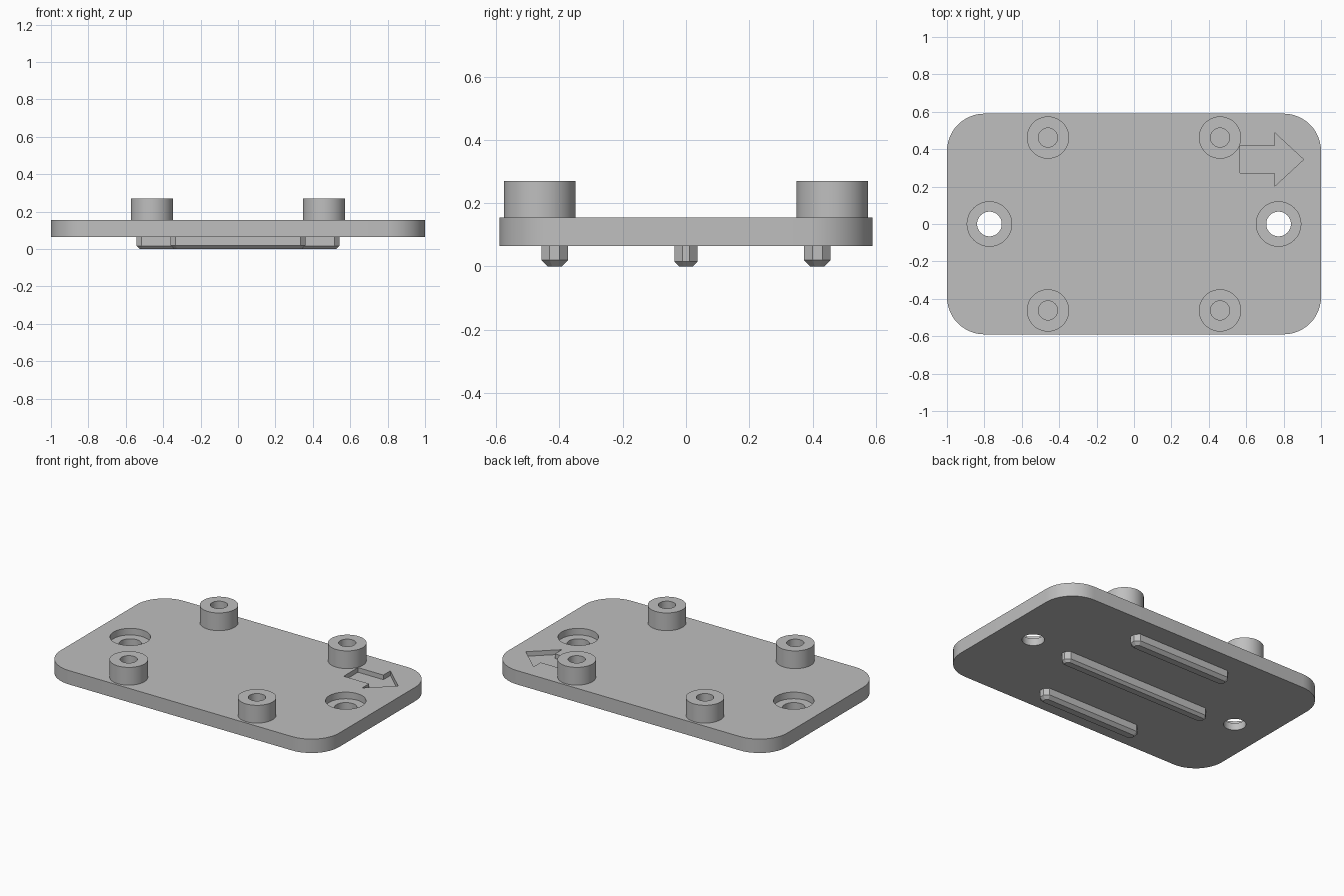
import bpy, bmesh
from math import cos, sin, pi, radians
from mathutils import Vector

cube = bpy.data.objects.get("Cube")
if cube:
    bpy.data.objects.remove(cube, do_unlink=True)

grey = bpy.data.materials.new("light grey")
grey.use_nodes = True
COLOUR = (0.52, 0.52, 0.52, 1)
grey.diffuse_color = COLOUR
grey.node_tree.nodes["Principled BSDF"].inputs["Base Color"].default_value = COLOUR

BOTTOM, TOP, BOSS_TOP = 0.065, 0.155, 0.27


def circle(x, y, r, n=48):
    return [(x + r * cos(2 * pi * i / n), y + r * sin(2 * pi * i / n)) for i in range(n)]


def rounded_rect(hx, hy, r, n=12):
    pts = []
    for q, (sx, sy) in enumerate([(1, 1), (-1, 1), (-1, -1), (1, -1)]):
        for i in range(n + 1):
            a = pi / 2 * (q + i / n)
            pts.append((sx * (hx - r) + r * cos(a), sy * (hy - r) + r * sin(a)))
    return pts


def loft(name, layers):
    """Solid through stacked outlines, given as (points, z) from low to high."""
    bm = bmesh.new()
    rings = [[bm.verts.new((x, y, z)) for x, y in pts] for pts, z in layers]
    n = len(rings[0])
    for low, high in zip(rings, rings[1:]):
        for i in range(n):
            j = (i + 1) % n
            bm.faces.new((low[i], low[j], high[j], high[i]))
    bm.faces.new(rings[0][::-1])
    bm.faces.new(rings[-1])
    bmesh.ops.recalc_face_normals(bm, faces=bm.faces)
    mesh = bpy.data.meshes.new(name)
    bm.to_mesh(mesh)
    bm.free()
    mesh.materials.append(grey)
    obj = bpy.data.objects.new(name, mesh)
    bpy.context.collection.objects.link(obj)
    return obj


def prism(name, pts, z0, z1):
    return loft(name, [(pts, z0), (pts, z1)])


def cut(obj, cutter):
    mod = obj.modifiers.new(cutter.name, "BOOLEAN")
    mod.operation = "DIFFERENCE"
    mod.solver = "EXACT"
    mod.object = cutter
    cutter.hide_render = True
    cutter.hide_viewport = True
    cutter.display_type = "WIRE"


def apply_and_smooth(obj):
    # Bake the cuts, drop the cutters, then shade curved walls smooth
    cutters = [m.object for m in obj.modifiers]
    bpy.ops.object.select_all(action="DESELECT")
    bpy.context.view_layer.objects.active = obj
    obj.select_set(True)
    for mod in list(obj.modifiers):
        bpy.ops.object.modifier_apply(modifier=mod.name)
    for c in cutters:
        bpy.data.objects.remove(c, do_unlink=True)
    bpy.ops.object.shade_smooth_by_angle(angle=radians(30))


# Base plate with counterbored screw holes and a recessed arrow
plate = prism("base_plate", rounded_rect(1.0, 0.59, 0.2), BOTTOM, TOP)
for side in (-1, 1):
    cut(plate, prism("screw_hole_cutter", circle(side * 0.773, 0, 0.066), 0, 0.2))
    cut(plate, prism("counterbore_cutter", circle(side * 0.773, 0, 0.119), 0.112, 0.2))
arrow = [(0.568, 0.272), (0.75, 0.272), (0.75, 0.2), (0.907, 0.345),
         (0.75, 0.49), (0.75, 0.418), (0.568, 0.418)]
cut(plate, prism("arrow_cutter", arrow, TOP - 0.03, 0.2))
apply_and_smooth(plate)

# Four hollow mounting bosses
for sx, xname in ((-1, "right"), (1, "left")):
    for sy, yname in ((-1, "front"), (1, "back")):
        x, y = sx * 0.46, sy * 0.462
        boss = prism(f"boss_{yname}_{xname}", circle(x, y, 0.113), TOP - 0.005, BOSS_TOP)
        cut(boss, prism("boss_hole_cutter", circle(x, y, 0.051), TOP, 0.3))
        apply_and_smooth(boss)


def rib_outline(y, hx, hy, corner):
    quarter = [(hx, hy - corner), (hx - corner, hy)]
    pts = quarter + [(-a, b) for a, b in quarter[::-1]]
    pts += [(-a, -b) for a, b in pts]
    return [(a, y + b) for a, b in pts]


# Three bevelled locating ribs underneath
for name, y, hx, hy, bevel in (("front_rib", -0.415, 0.36, 0.042, 0.02),
                               ("middle_rib", 0, 0.542, 0.037, 0.016),
                               ("back_rib", 0.415, 0.36, 0.042, 0.02)):
    wide = rib_outline(y, hx, hy, 0.026)
    narrow = rib_outline(y, hx - bevel, hy - bevel, 0.014)
    loft(name, [(narrow, 0), (wide, bevel), (wide, BOTTOM + 0.005)])
